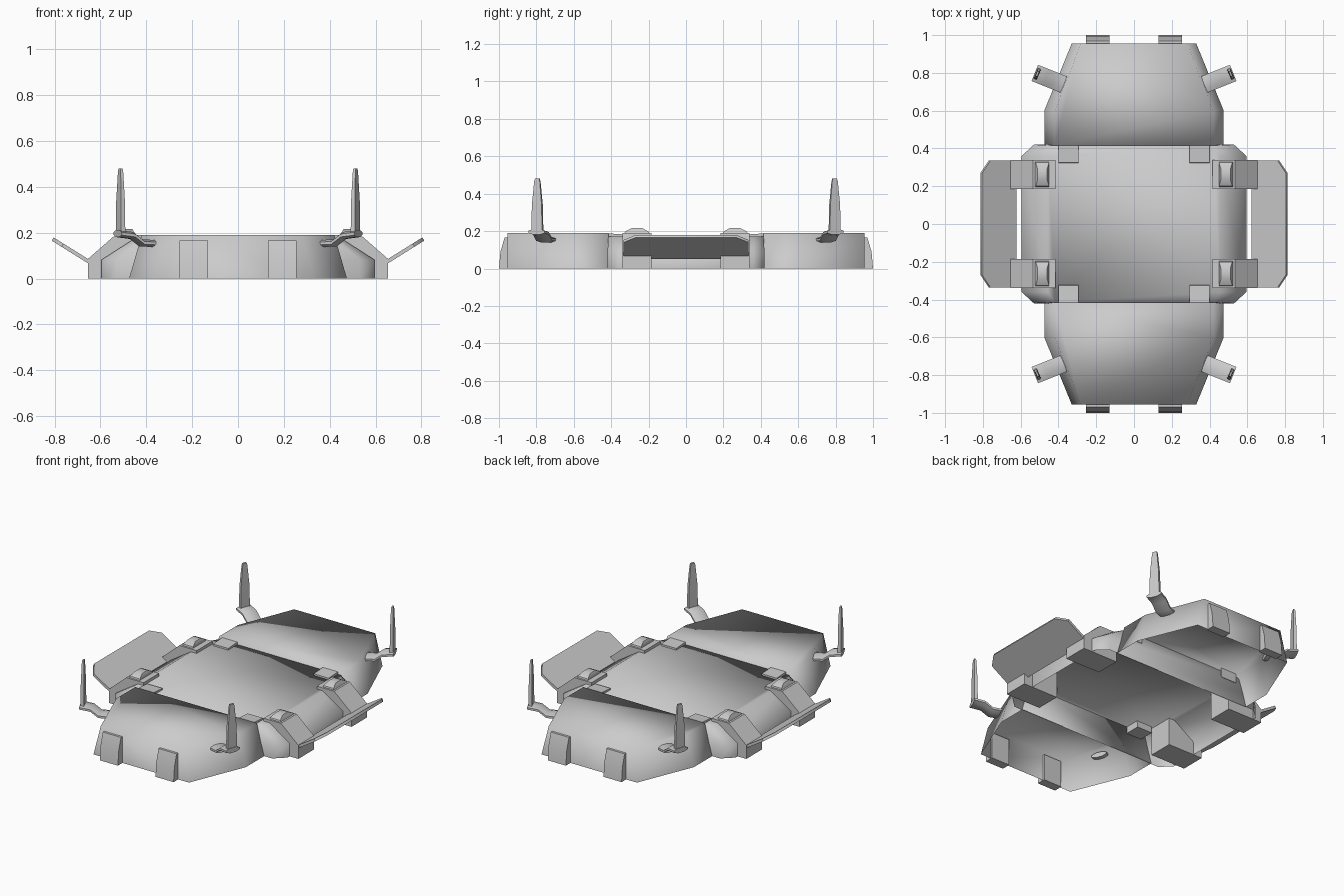
import bpy, bmesh, math
from mathutils import Vector

if "Cube" in bpy.data.objects:
    bpy.data.objects.remove(bpy.data.objects["Cube"])


def loft(name, rings, sx=1, sy=1, cap_start=True, smooth_all=False):
    """Skin equal-length rings of points, optionally mirrored in x / y."""
    bm = bmesh.new()
    loops = [[bm.verts.new((p[0] * sx, p[1] * sy, p[2])) for p in r] for r in rings]
    n = len(rings[0])
    for a, b in zip(loops, loops[1:]):
        for i in range(n):
            j = (i + 1) % n
            bm.faces.new((a[i], a[j], b[j], b[i]))
    bm.faces.new(loops[-1])
    if cap_start:
        bm.faces.new(loops[0])
    bmesh.ops.recalc_face_normals(bm, faces=bm.faces)
    mesh = bpy.data.meshes.new(name)
    bm.to_mesh(mesh)
    bm.free()
    ob = bpy.data.objects.new(name, mesh)
    bpy.context.collection.objects.link(ob)
    bpy.ops.object.select_all(action='DESELECT')
    ob.select_set(True)
    bpy.context.view_layer.objects.active = ob
    if smooth_all:
        bpy.ops.object.shade_smooth()
    else:
        bpy.ops.object.shade_smooth_by_angle(angle=math.radians(40))
    return ob


def at_z(outline, z):
    return [(x, y, z) for x, y in outline]


def both_x(half):
    """Complete a half outline by reflecting it across x = 0."""
    return half + [(-x, y) for x, y in reversed(half)]


# Centre body: open-bottomed shell with chamfered corners and sloping sides
low = both_x([(.53, -.42), (.595, -.36), (.595, .36), (.53, .42)])
high = both_x([(.42, -.415), (.455, -.36), (.455, .36), (.42, .415)])
loft("centre_body", [at_z(low, 0), at_z(low, .082), at_z(high, .172)],
     cap_start=False, smooth_all=True)

# Direction each arm points in plan, square to the tapered shell wall
ang = math.radians(22)
out = Vector((math.cos(ang), math.sin(ang), 0))
side = Vector((-out.y, out.x, 0))
tip = Vector((.525, .80, 0))

for sy, end in ((-1, "front"), (1, "back")):
    # End shell: open-bottomed, tapering towards the end
    low = both_x([(.475, .415), (.475, .60), (.33, .955)])
    high = both_x([(.42, .415), (.42, .60), (.28, .955)])
    loft(end + "_shell", [at_z(low, 0), at_z(high, .19)], 1, sy,
         cap_start=False, smooth_all=True)

    for sx, lr in ((-1, "left"), (1, "right")):
        tag = f"{end}_{lr}_"

        # Bumper pad on the end wall
        prof = [(.945, 0), (1.0, 0), (.992, .09), (.97, .165), (.945, .165)]
        loft(tag + "bumper", [[(x, y, z) for y, z in prof] for x in (.13, .255)], sx, sy)

        # Clip at the joint between the centre body and the end shell
        prof = [(.32, .13), (.42, .13), (.42, .188), (.325, .182)]
        loft(tag + "clip", [[(x, y, z) for y, z in prof] for x in (.295, .40)], sx, sy)

        # Hinge block hugging the sloping side
        prof = [(.415, 0), (.655, 0), (.655, .085), (.535, .19), (.415, .19)]
        loft(tag + "hinge", [[(x, y, z) for x, z in prof] for y in (.185, .34)], sx, sy)

        # Raised cap on the hinge
        def rect(x0, x1, y0, y1, z):
            return [(x0, y0, z), (x1, y0, z), (x1, y1, z), (x0, y1, z)]
        loft(tag + "hinge_cap", [rect(.45, .525, .195, .33, .185),
                                 rect(.45, .52, .20, .325, .198),
                                 rect(.46, .51, .235, .29, .216)], sx, sy)

        # Flat cranked arm with an eight-sided section
        rings = []
        for d, z in ((-.185, .153), (-.11, .155), (-.065, .188), (0, .196)):
            c = tip + out * d + Vector((0, 0, z))
            rings.append([c + side * (.05 * math.cos(math.radians(a)))
                          + Vector((0, 0, .0165 * math.sin(math.radians(a))))
                          for a in [22.5 + 45 * k for k in range(8)]])
        loft(tag + "arm", rings, sx, sy)

        # Upright tapering blade
        rings = []
        for z, w, t in ((.19, .031, .010), (.34, .028, .009), (.465, .016, .006), (.48, .012, .005)):
            c = tip - out * .014 + Vector((0, 0, z))
            rings.append([c + side * (w * u) + out * (t * v)
                          for u, v in ((-1, -1), (1, -1), (1, 1), (-1, 1))])
        loft(tag + "blade", rings, sx, sy)

# Tilted side flaps with clipped outer corners
slope = math.atan2(.10, .16)
nrm = Vector((-math.sin(slope), 0, math.cos(slope)))
plan = [(.625, -.335), (.765, -.335), (.808, -.27), (.808, .27), (.765, .335), (.625, .335)]
for sx, lr in ((-1, "left"), (1, "right")):
    base = [Vector((x, y, .058 + (x - .625) * math.tan(slope))) for x, y in plan]
    loft(lr + "_flap", [[p - nrm * .008 for p in base], [p + nrm * .008 for p in base]], sx)
